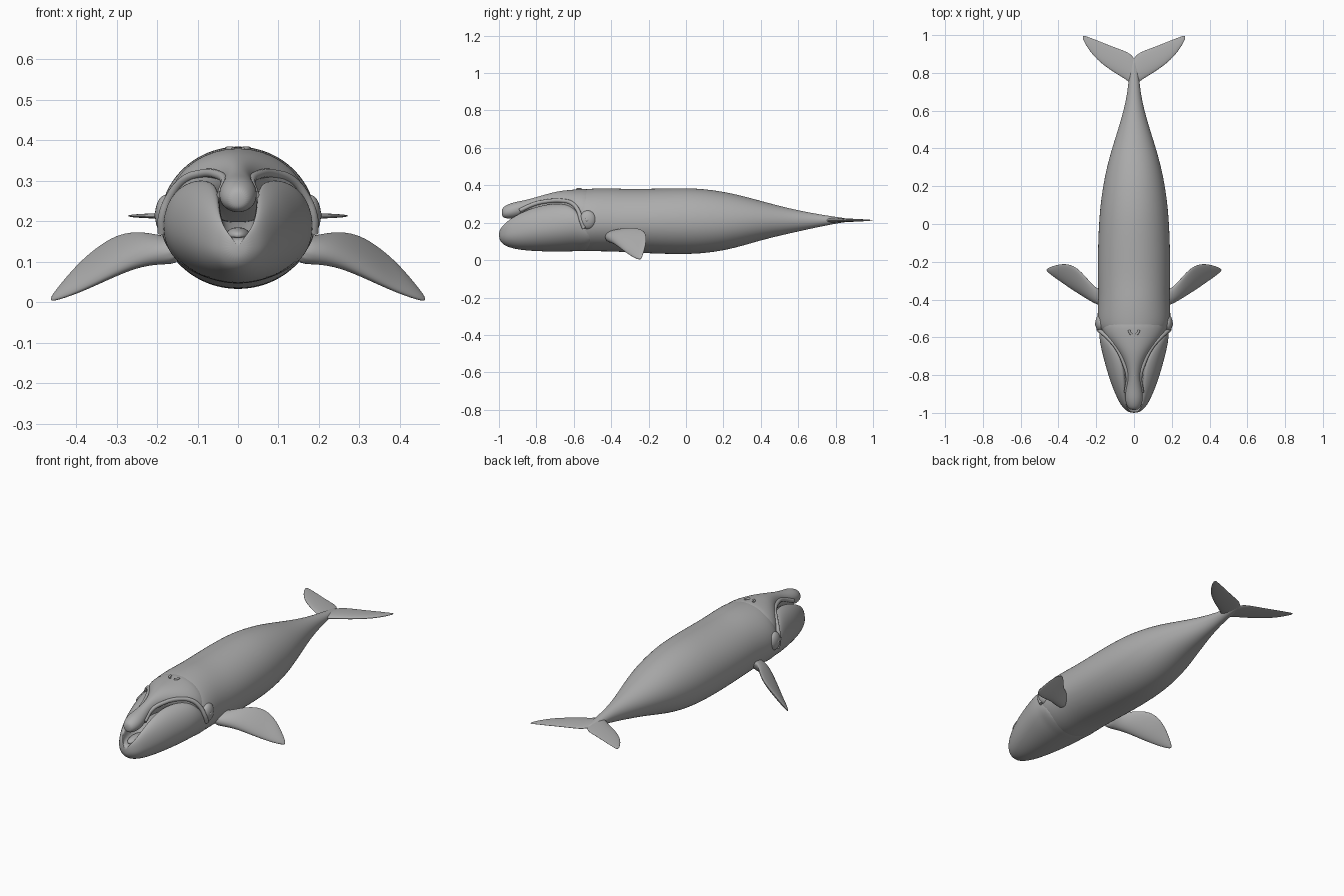
import bpy, bmesh
from math import sin, cos, pi
from mathutils import Vector

cube = bpy.data.objects.get("Cube")
if cube:
    bpy.data.objects.remove(cube)

grey = bpy.data.materials.new("whale grey")
grey.use_nodes = True
colour = (0.42, 0.42, 0.42, 1)
grey.diffuse_color = colour
bsdf = grey.node_tree.nodes["Principled BSDF"]
bsdf.inputs["Base Color"].default_value = colour
bsdf.inputs["Roughness"].default_value = 0.6


def finish(bm, name, subdiv=0, mirror=False):
    bmesh.ops.recalc_face_normals(bm, faces=bm.faces)
    for f in bm.faces:
        f.smooth = True
    mesh = bpy.data.meshes.new(name)
    bm.to_mesh(mesh)
    bm.free()
    mesh.materials.append(grey)
    ob = bpy.data.objects.new(name, mesh)
    bpy.context.collection.objects.link(ob)
    if mirror:
        ob.modifiers.new("mirror", 'MIRROR').use_clip = False
    if subdiv:
        mod = ob.modifiers.new("smooth", 'SUBSURF')
        mod.levels = mod.render_levels = subdiv
    return ob


def loft(name, rings, mirror=False):
    """Skin a list of closed rings and cap both ends."""
    bm = bmesh.new()
    loops = [[bm.verts.new(p) for p in ring] for ring in rings]
    n = len(loops[0])
    for a, b in zip(loops, loops[1:]):
        for i in range(n):
            j = (i + 1) % n
            bm.faces.new((a[i], a[j], b[j], b[i]))
    bm.faces.new(loops[0])
    bm.faces.new(loops[-1])
    return finish(bm, name, 2, mirror)


def oval(y, w, bottom, mid, top, n=28):
    """Egg-shaped section with separate upper and lower heights."""
    ring = []
    for k in range(n):
        a = 2 * pi * k / n
        s = sin(a)
        ring.append((w * cos(a), y, mid + s * ((top - mid) if s > 0 else (mid - bottom))))
    return ring


def jaw_section(y, w, bottom, mid, lip_x, lip_z, floor):
    """Bowl section: round belly, lips curling inward, sunken floor."""
    half = [(w * sin(a), mid - (mid - bottom) * cos(a)) for a in [pi / 2 * k / 7 for k in range(8)]]
    half += [(lip_x + (w - lip_x) * cos(a), mid + (lip_z - mid) * sin(a))
             for a in [pi / 2 * k / 6 for k in range(1, 7)]]
    half += [(lip_x * 0.88, lip_z - 0.25 * (lip_z - floor)), (lip_x * 0.8, floor), (0, floor)]
    right = [(x, y, z) for x, z in half]
    left = [(-x, y, z) for x, z in half[-2:0:-1]]
    return right + left


def fin(name, edges):
    """Tapering blade between leading and trailing edge points."""
    rings = []
    for i, (lead, trail, t) in enumerate(edges):
        a, b = Vector(lead), Vector(trail)
        p, q = edges[max(i - 1, 0)], edges[min(i + 1, len(edges) - 1)]
        span = Vector(q[0]) + Vector(q[1]) - Vector(p[0]) - Vector(p[1])
        normal = (b - a).cross(span).normalized()
        ring = []
        for k in range(14):
            ang = 2 * pi * k / 14
            u = (1 - cos(ang)) / 2
            ring.append(a.lerp(b, u) + normal * t * sin(ang) * (1.25 - 0.6 * u))
        rings.append(ring)
    return loft(name, rings, True)


def ball(name, centre, size, mirror=True):
    bm = bmesh.new()
    bmesh.ops.create_uvsphere(bm, u_segments=24, v_segments=14, radius=1)
    bmesh.ops.scale(bm, vec=size, verts=bm.verts)
    bmesh.ops.translate(bm, vec=centre, verts=bm.verts)
    return finish(bm, name, 0, mirror)


# Trunk and tail stock: y, half width, bottom, middle, top
loft("body", [oval(*s) for s in [
    (-.60, .11, .09, .2, .34), (-.575, .17, .055, .2, .372), (-.545, .192, .047, .2, .38),
    (-.48, .195, .046, .2, .385), (-.40, .19, .046, .2, .386), (-.30, .192, .04, .2, .38),
    (-.15, .193, .033, .2, .384), (0, .187, .03, .2, .387), (.1, .179, .036, .2, .381),
    (.2, .165, .05, .2, .367), (.3, .145, .075, .205, .345), (.4, .117, .105, .21, .317),
    (.5, .085, .13, .21, .29), (.6, .055, .153, .21, .266), (.7, .034, .175, .212, .247),
    (.8, .025, .195, .213, .231), (.87, .012, .206, .214, .222)]])

# Lower jaw: y, half width, bottom, middle, lip x, lip z, mouth floor
loft("lower_jaw", [jaw_section(*s) for s in [
    (-1.0, .02, .115, .135, .012, .155, .15), (-.985, .045, .09, .135, .03, .178, .16),
    (-.96, .07, .072, .14, .044, .207, .16), (-.9, .1, .055, .15, .05, .247, .165),
    (-.82, .131, .048, .165, .05, .282, .18), (-.74, .154, .045, .175, .06, .302, .2),
    (-.66, .175, .045, .185, .09, .305, .2), (-.61, .183, .046, .19, .125, .29, .2),
    (-.575, .185, .047, .19, .155, .25, .18), (-.54, .184, .047, .17, .165, .2, .16),
    (-.47, .17, .06, .14, .15, .15, .14)]])

# Narrow upper jaw widening into the head
loft("upper_jaw", [oval(*s) for s in [
    (-.985, .018, .235, .255, .272), (-.97, .036, .223, .255, .29), (-.93, .049, .22, .262, .308),
    (-.88, .044, .232, .275, .316), (-.82, .031, .255, .293, .331), (-.75, .042, .25, .302, .352),
    (-.68, .08, .24, .303, .37), (-.62, .132, .2, .28, .376), (-.56, .178, .15, .24, .381),
    (-.47, .18, .1, .2, .383)]])
ball("tongue", (0, -.9, .165), (.03, .07, .02), False)


def tube(name, points, radius):
    curve = bpy.data.curves.new(name, 'CURVE')
    curve.dimensions = '3D'
    curve.bevel_depth = radius
    curve.bevel_resolution = 3
    curve.use_fill_caps = True
    for side in (1, -1):
        spline = curve.splines.new('BEZIER')
        spline.bezier_points.add(len(points) - 1)
        for bp, (x, y, z) in zip(spline.bezier_points, points):
            bp.co = (side * x, y, z)
            bp.handle_left_type = bp.handle_right_type = 'AUTO'
    curve.materials.append(grey)
    bpy.context.collection.objects.link(bpy.data.objects.new(name, curve))


# Upper lip rim following the mouth line
tube("upper_lip", [
    (.042, -.89, .265), (.033, -.81, .3), (.052, -.74, .315), (.09, -.66, .317),
    (.135, -.605, .3), (.168, -.575, .26), (.187, -.56, .21), (.188, -.545, .17)], .011)

# Eyes, brow swellings and blowholes
ball("eye_swelling", (.178, -.525, .215), (.027, .045, .05))
ball("eye", (.199, -.53, .215), (.008, .012, .01))
tube("blowhole", [(.012, -.585, .378), (.022, -.575, .379), (.026, -.56, .379)], .006)

# Pectoral flippers: leading edge, trailing edge, half thickness
fin("flipper", [
    ((.14, -.44, .11), (.14, -.36, .15), .035), ((.2, -.42, .102), (.2, -.345, .165), .03),
    ((.26, -.385, .088), (.24, -.3, .175), .026), ((.33, -.345, .055), (.29, -.24, .17), .022),
    ((.38, -.31, .03), (.335, -.212, .145), .018), ((.425, -.28, .012), (.385, -.21, .105), .013),
    ((.452, -.258, .004), (.433, -.223, .05), .008), ((.463, -.245, .003), (.463, -.237, .012), .003)])

# Tail flukes, lying flat
z = .213
fin("fluke", [
    ((0, .72, z), (0, .88, z), .014), ((.03, .755, z), (.02, .905, z), .013),
    ((.08, .785, z), (.06, .922, z), .011), ((.15, .83, z), (.13, .947, z), .009),
    ((.21, .882, z), (.19, .972, z), .007), ((.252, .94, z), (.237, .988, z), .005),
    ((.276, .99, z), (.268, 1.0, z), .002)])
